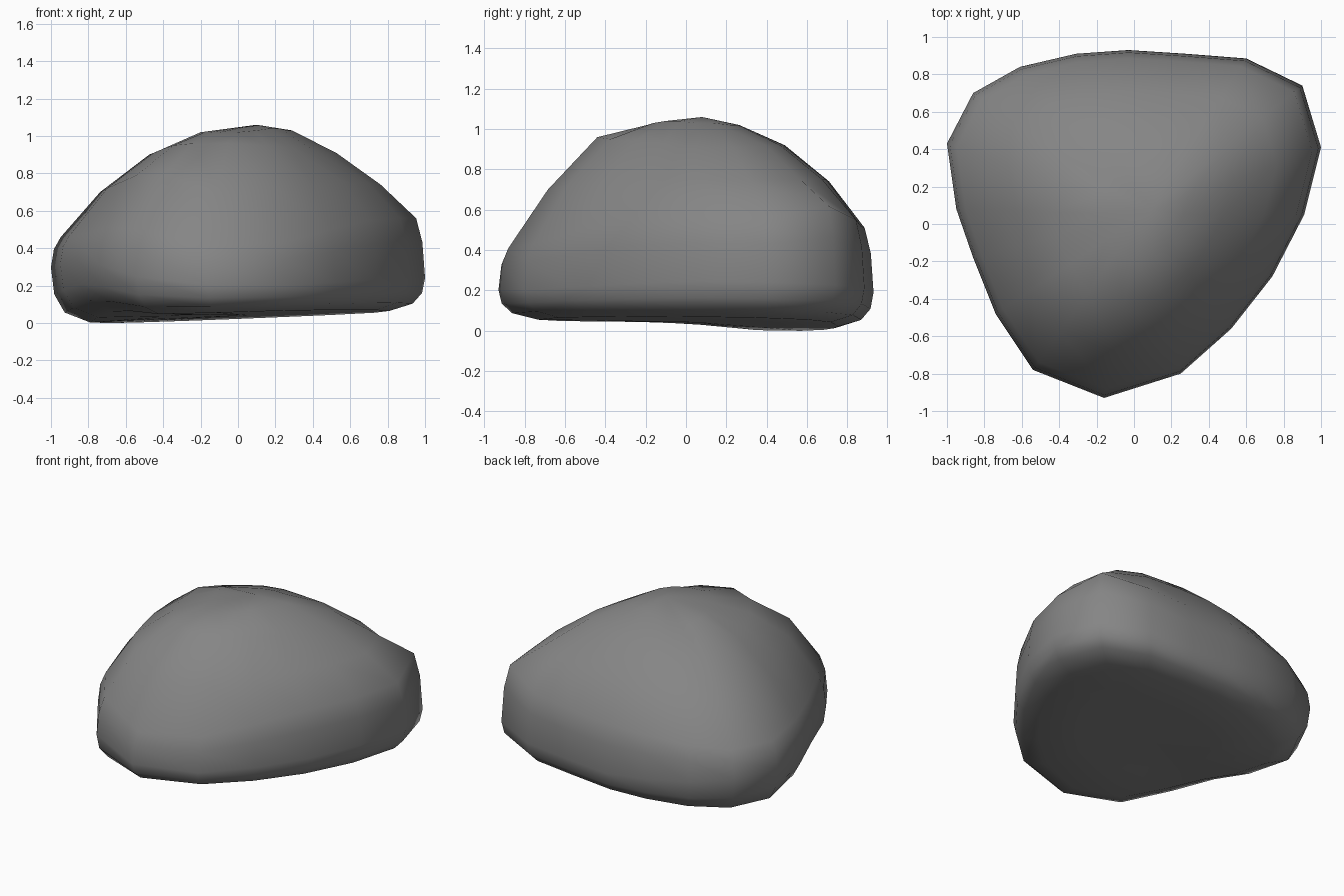
import bpy, bmesh, math
from mathutils import Vector

if "Cube" in bpy.data.objects:
    bpy.data.objects.remove(bpy.data.objects["Cube"])

# Spokes around the rock: plan outline x, y, then heights at four steps towards the crown
SPOKES = [
    (-1.0, .43, .46, .70, .90, 1.01), (-.86, .70, .46, .69, .88, .99),
    (-.61, .84, .48, .71, .89, .99), (-.31, .91, .50, .72, .91, 1.00),
    (-.03, .93, .51, .74, .92, 1.01), (.28, .91, .52, .75, .92, 1.02),
    (.60, .885, .55, .75, .92, 1.02), (.90, .74, .62, .75, .92, 1.02),
    (1.0, .41, .56, .74, .91, 1.03), (.91, .05, .56, .75, .91, 1.03),
    (.74, -.28, .55, .75, .93, 1.04), (.52, -.56, .50, .73, .94, 1.04),
    (.25, -.80, .43, .72, .95, 1.03), (-.16, -.93, .41, .70, .96, 1.02),
    (-.54, -.78, .50, .79, .96, 1.02), (-.74, -.48, .51, .79, .95, 1.02),
    (-.86, -.18, .48, .75, .93, 1.02), (-.95, .08, .47, .72, .91, 1.02),
]
CENTRE = Vector((.05, .05))
CROWN = Vector((.10, .08, 1.06))
LOWER = [(.45, 0), (.80, 0), (.93, .035), (.983, .09), (1.0, .17)]   # spread, rise above base
UPPER = [.95, .75, .50, .25]


def base(x, y):
    """Gently tilted underside, hollowed below the left front flank."""
    hollow = .055 * math.exp(-((x + .78) ** 2 + (y + .28) ** 2) / .13)
    return .041 + .04 * x - .025 * y + hollow


def plan(spoke, s):
    return (CENTRE.x + (spoke[0] - CENTRE.x) * s, CENTRE.y + (spoke[1] - CENTRE.y) * s)


def low_z(x, y, rise):
    """The lower lip is rounder towards the left and tighter at the front."""
    return base(x, y) + rise * (1 + .8 * max(0, -x) - .3 * max(0, -y))


bm = bmesh.new()
rings = []
# Underside and rounded lower lip
for s, rise in LOWER:
    rings.append([bm.verts.new((*p, low_z(*p, rise))) for p in (plan(k, s) for k in SPOKES)])
# Bulge between the lower lip and the flanks
rings.append([bm.verts.new((*plan(k, .985), v.co.z + .6 * (k[2] - v.co.z)))
              for k, v in zip(SPOKES, rings[-1])])
# Flanks rising to the crown
for i, s in enumerate(UPPER):
    rings.append([bm.verts.new((*plan(k, s), k[2 + i])) for k in SPOKES])

n = len(SPOKES)
for a, b in zip(rings, rings[1:]):
    for i in range(n):
        j = (i + 1) % n
        bm.faces.new((a[i], a[j], b[j], b[i]))
top = bm.verts.new(CROWN)
bottom = bm.verts.new((*CENTRE, base(*CENTRE)))
for i in range(n):
    j = (i + 1) % n
    bm.faces.new((rings[-1][i], rings[-1][j], top))
    bm.faces.new((rings[0][j], rings[0][i], bottom))
bmesh.ops.recalc_face_normals(bm, faces=bm.faces)
for f in bm.faces:
    f.smooth = True

mesh = bpy.data.meshes.new("rock")
bm.to_mesh(mesh)
bm.free()
# Dark stone
stone = bpy.data.materials.new("stone")
stone.diffuse_color = (.235, .235, .235, 1)
stone.use_nodes = True
stone.node_tree.nodes["Principled BSDF"].inputs["Base Color"].default_value = stone.diffuse_color
mesh.materials.append(stone)
rock = bpy.data.objects.new("rock", mesh)
bpy.context.collection.objects.link(rock)
